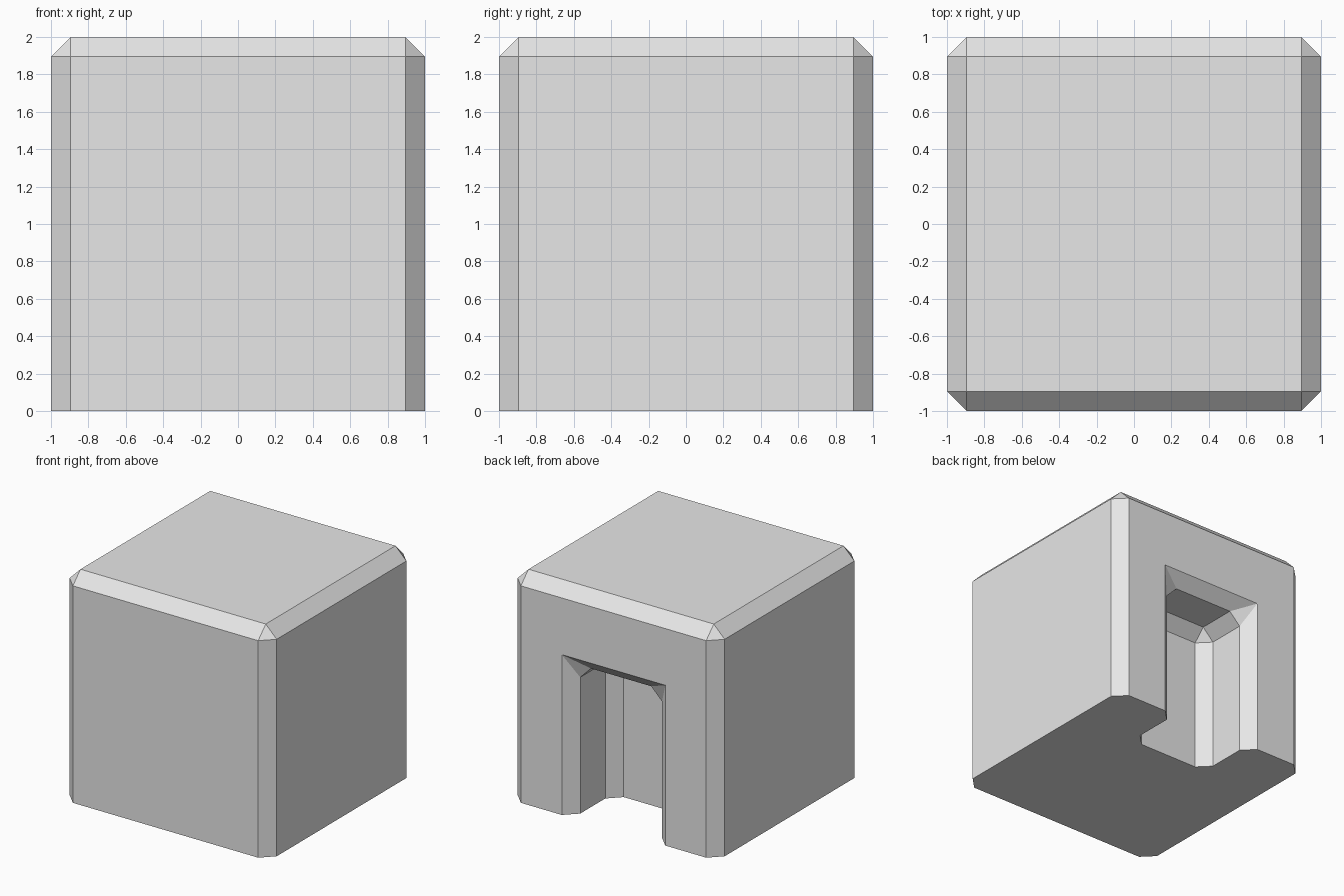
import bpy, bmesh

old = bpy.data.objects.get("Cube")
if old:
    bpy.data.objects.remove(old, do_unlink=True)

CHAMFER = 0.105

grey = bpy.data.materials.new("light_grey")
grey.use_nodes = True
grey.diffuse_color = (0.8, 0.8, 0.8, 1)
grey.node_tree.nodes["Principled BSDF"].inputs["Base Color"].default_value = grey.diffuse_color


def add_object(name, bm):
    bmesh.ops.recalc_face_normals(bm, faces=bm.faces)
    mesh = bpy.data.meshes.new(name)
    bm.to_mesh(mesh)
    bm.free()
    mesh.materials.append(grey)
    obj = bpy.data.objects.new(name, mesh)
    bpy.context.collection.objects.link(obj)
    return obj


# Block: cube chamfered on every edge except those on the ground
bm = bmesh.new()
bmesh.ops.create_cube(bm, size=2)
bmesh.ops.translate(bm, verts=bm.verts, vec=(0, 0, 1))
edges = [e for e in bm.edges if max(v.co.z for v in e.verts) > 1]
bmesh.ops.bevel(bm, geom=edges, offset=CHAMFER, offset_type='OFFSET',
                segments=1, profile=0.5, affect='EDGES')
block = add_object("block", bm)

# Doorway cutter: arch outlines joined from outside to the back wall
W, H = 0.5, 1.4                       # half width and height of the flared mouth
w1, w2 = W - CHAMFER, W - 2 * CHAMFER
h1, h2 = H - CHAMFER, H - 2 * CHAMFER
mouth = (W, H, W, H)                  # side x, side top z, ceiling x, ceiling z
room = (w1, h2, w2, h1)
back_wall = (w2, h2, w2, h2)
sections = [(1.1, mouth), (1.0, mouth), (1 - CHAMFER, room),
            (0.55, room), (0.55 - CHAMFER, back_wall)]

bm = bmesh.new()
rings = []
for y, (sx, sz, cx, cz) in sections:
    outline = [(-sx, -0.1), (-sx, sz), (-cx, cz), (cx, cz), (sx, sz), (sx, -0.1)]
    rings.append([bm.verts.new((x, y, z)) for x, z in outline])
for a, b in zip(rings, rings[1:]):
    for i in range(len(a)):
        j = (i + 1) % len(a)
        bm.faces.new((a[i], a[j], b[j], b[i]))
bm.faces.new(rings[0])
bm.faces.new(rings[-1])
bmesh.ops.remove_doubles(bm, verts=bm.verts, dist=0.0001)
cutter = add_object("doorway_cutter", bm)
cutter.hide_render = True

# Cut the doorway, then drop the cutter
cut = block.modifiers.new("doorway", 'BOOLEAN')
cut.operation = 'DIFFERENCE'
cut.solver = 'EXACT'
cut.object = cutter
bpy.context.view_layer.objects.active = block
block.select_set(True)
bpy.ops.object.modifier_apply(modifier=cut.name)
bpy.data.objects.remove(cutter, do_unlink=True)
